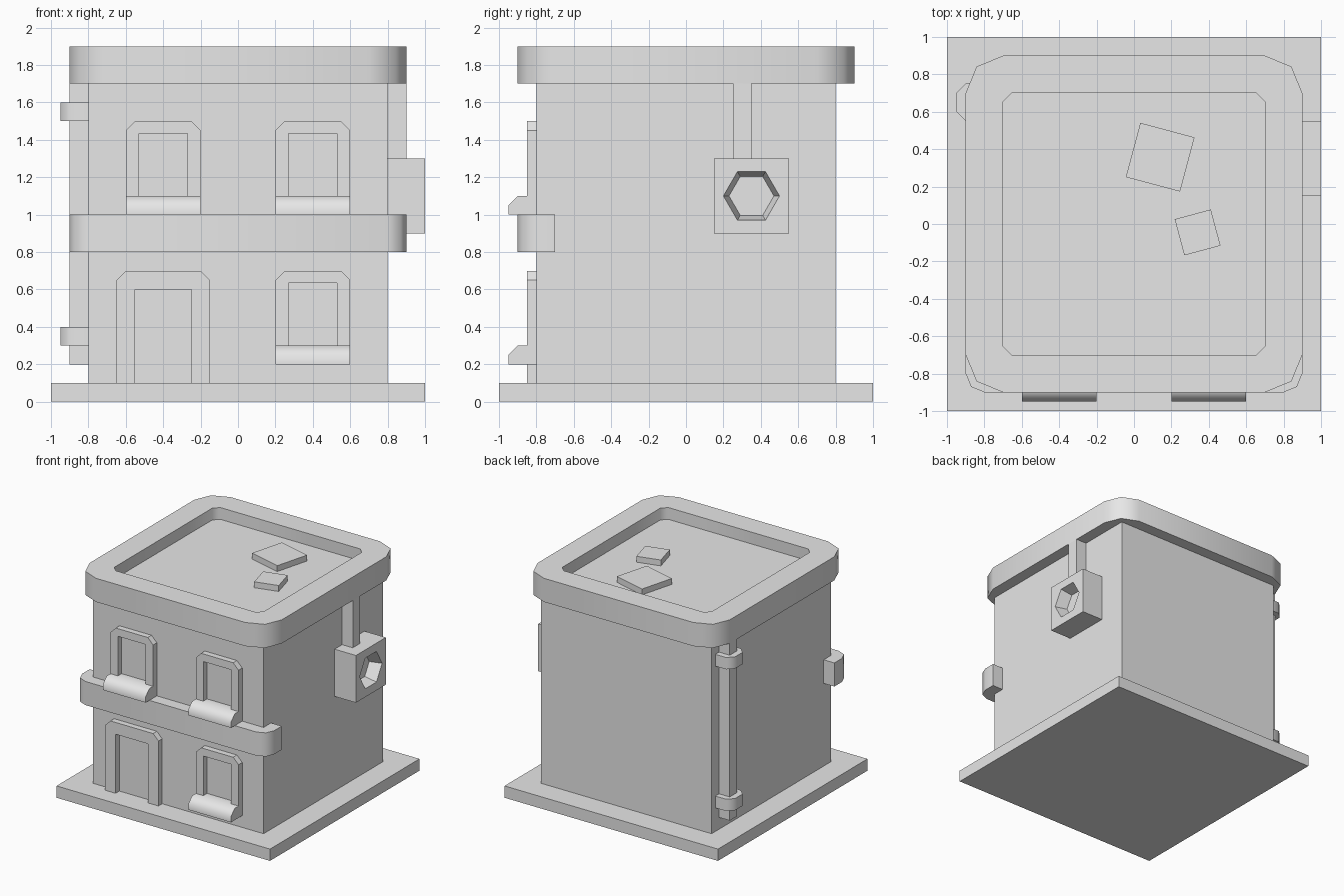
import bpy, bmesh, math

if "Cube" in bpy.data.objects:
    bpy.data.objects.remove(bpy.data.objects["Cube"])

grey = bpy.data.materials.new("plain_grey")
grey.diffuse_color = (0.8, 0.8, 0.8, 1)
grey.use_nodes = True
grey.node_tree.nodes["Principled BSDF"].inputs["Base Color"].default_value = grey.diffuse_color


def prism(name, axis, pts, a, b, end_pts=None, smooth=False):
    """Extrude a profile along an axis from a to b (end_pts gives a taper)."""
    place = {"x": lambda p, h: (h, p[0], p[1]),
             "y": lambda p, h: (p[0], h, p[1]),
             "z": lambda p, h: (p[0], p[1], h)}[axis]
    bm = bmesh.new()
    lo = [bm.verts.new(place(p, a)) for p in pts]
    hi = [bm.verts.new(place(p, b)) for p in (end_pts or pts)]
    n = len(pts)
    bm.faces.new(lo)
    bm.faces.new(hi)
    for i in range(n):
        j = (i + 1) % n
        bm.faces.new((lo[i], lo[j], hi[j], hi[i]))
    bmesh.ops.recalc_face_normals(bm, faces=bm.faces)
    me = bpy.data.meshes.new(name)
    bm.to_mesh(me)
    bm.free()
    me.materials.append(grey)
    ob = bpy.data.objects.new(name, me)
    bpy.context.collection.objects.link(ob)
    if smooth:
        soften(ob)
    return ob


def activate(ob):
    bpy.ops.object.select_all(action='DESELECT')
    ob.select_set(True)
    bpy.context.view_layer.objects.active = ob


def soften(ob):
    activate(ob)
    bpy.ops.object.shade_smooth_by_angle(angle=math.radians(50))


def cut(ob, cutter):
    activate(ob)
    mod = ob.modifiers.new("cut", 'BOOLEAN')
    mod.operation, mod.solver, mod.object = 'DIFFERENCE', 'EXACT', cutter
    bpy.ops.object.modifier_apply(modifier=mod.name)
    bpy.data.objects.remove(cutter)


def rect(x0, x1, y0, y1):
    return [(x0, y0), (x1, y0), (x1, y1), (x0, y1)]


def rounded(x0, x1, y0, y1, radii, seg):
    """Rectangle with corner radii listed from lower left, anticlockwise."""
    pts = []
    for k, ((x, y), r) in enumerate(zip(rect(x0, x1, y0, y1), radii)):
        if r == 0:
            pts.append((x, y))
            continue
        cx = x + (r if k in (0, 3) else -r)
        cy = y + (r if k in (0, 1) else -r)
        for i in range(seg + 1):
            t = math.pi * (1 + k / 2 + i / seg / 2)
            pts.append((cx + r * math.cos(t), cy + r * math.sin(t)))
    return pts


def hexagon(cx, cy, r):
    return [(cx + r * math.cos(i * math.pi / 3), cy + r * math.sin(i * math.pi / 3))
            for i in range(6)]


# Ground slab and walls
prism("ground_slab", "z", rect(-1, 1, -1, 1), 0, 0.1)
prism("walls", "z", rect(-0.8, 0.8, -0.8, 0.8), 0.1, 1.7)

# Roof with recessed centre
roof = prism("roof", "z", rounded(-0.9, 0.9, -0.9, 0.9, [0.2] * 4, 2), 1.7, 1.9)
cut(roof, prism("roof_cutter", "z",
                rounded(-0.7, 0.7, -0.7, 0.7, [0.045] * 4, 1), 1.8, 2.0))
soften(roof)

# Loose tiles lying on the roof
for name, cx, cy, half, deg in (("large_roof_tile", 0.14, 0.357, 0.15, -15),
                                ("small_roof_tile", 0.34, -0.045, 0.1, 15)):
    tile = prism(name, "z", rect(-half, half, -half, half), 1.8, 1.85)
    tile.location = (cx, cy, 0)
    tile.rotation_euler.z = math.radians(deg)

# Ledge across the front between the floors
prism("front_ledge", "z", rounded(-0.9, 0.9, -0.9, -0.7, [0.1, 0.1, 0, 0], 2),
      0.8, 1.0, smooth=True)


# Frames around the openings, with chamfered upper corners
def frame(name, cx, half, inner, z0, z_in, z1, c=0.05):
    pts = [(-half, z0), (-half, z1 - c), (-half + c, z1), (half - c, z1),
           (half, z1 - c), (half, z0), (inner, z0), (inner, z_in),
           (-inner, z_in), (-inner, z0)]
    prism(name, "y", [(cx + x, z) for x, z in pts], -0.85, -0.8)


frame("door_frame", -0.4, 0.25, 0.152, 0.1, 0.6, 0.7)

# Windows with sills
for label, cx, z in (("upper_left", -0.4, 1.0), ("upper_right", 0.4, 1.0),
                     ("lower_right", 0.4, 0.2)):
    frame(label + "_window_frame", cx, 0.2, 0.13, z + 0.1, z + 0.435, z + 0.5)
    prism(label + "_window_sill", "x",
          [(-0.8, z), (-0.95, z), (-0.95, z + 0.05), (-0.9, z + 0.1), (-0.8, z + 0.1)],
          cx - 0.2, cx + 0.2, smooth=True)

# Drainpipe and its brackets on the left wall
prism("drainpipe", "z", rect(-0.9, -0.8, 0.6, 0.7), 0.2, 1.7)
for label, z in (("lower", 0.3), ("upper", 1.5)):
    prism(label + "_pipe_bracket", "z",
          rounded(-0.95, -0.8, 0.55, 0.75, [0.05, 0, 0, 0.05], 1), z, z + 0.1, smooth=True)

# Vent box with a tapered six-sided hole, and its duct, on the right wall
vent = prism("vent_box", "x", rect(0.15, 0.55, 0.9, 1.3), 0.8, 1.0)
cut(vent, prism("vent_cutter", "x", hexagon(0.35, 1.1, 0.12), 0.9, 1.02,
                end_pts=hexagon(0.35, 1.1, 0.156)))
prism("vent_duct", "x", rect(0.25, 0.35, 1.3, 1.7), 0.8, 0.9)
